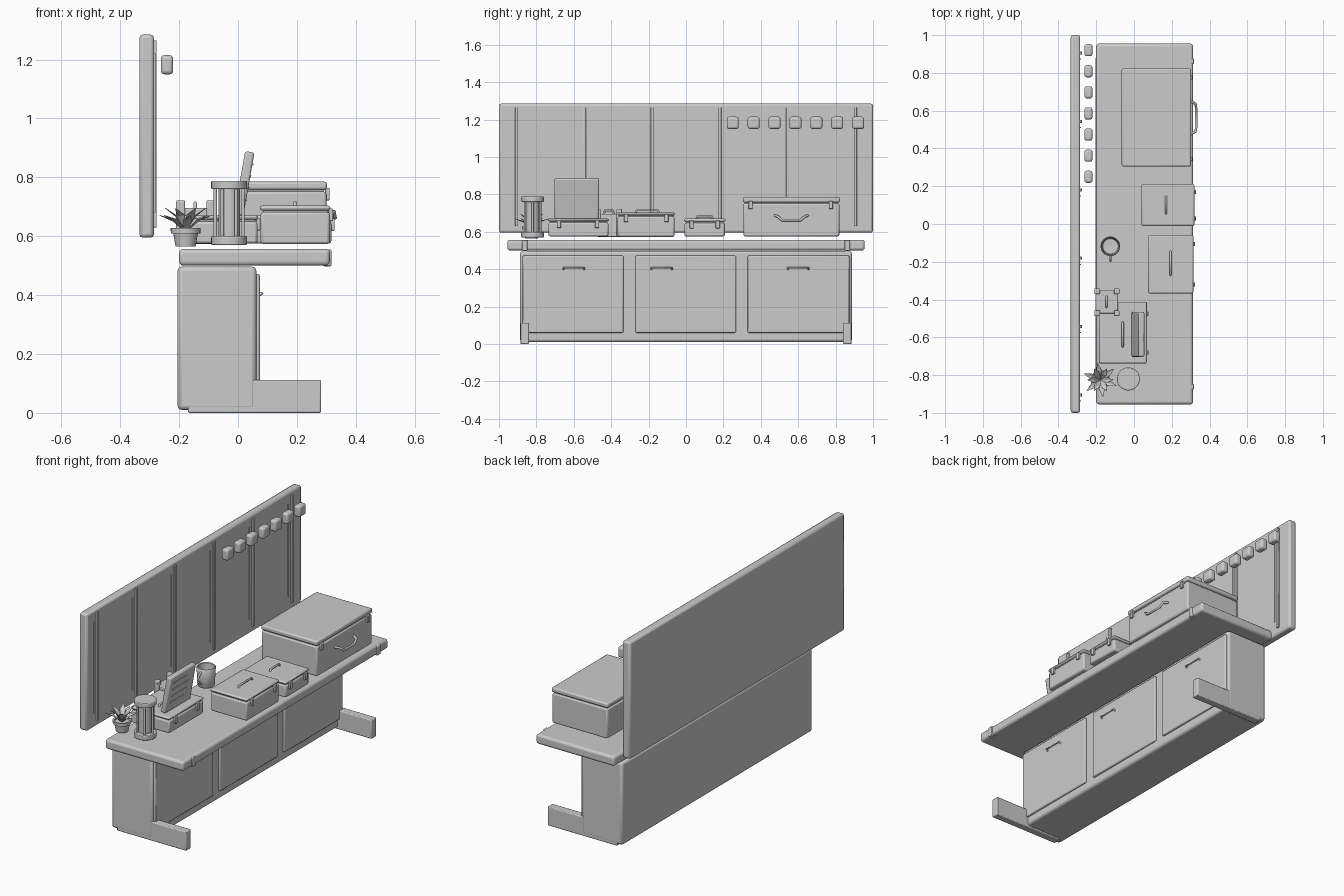
import bpy, math
from mathutils import Vector

if "Cube" in bpy.data.objects:
    bpy.data.objects.remove(bpy.data.objects["Cube"])


def finish(ob, name, bevel=0.0, seg=2):
    ob.name = name
    if bevel:
        m = ob.modifiers.new("bevel", 'BEVEL')
        m.width, m.segments, m.limit_method = bevel, seg, 'ANGLE'
    bpy.ops.object.select_all(action='DESELECT')
    bpy.context.view_layer.objects.active = ob
    ob.select_set(True)
    bpy.ops.object.shade_smooth_by_angle(angle=math.radians(40))
    return ob


def box(name, x, y, z, bevel=0.0, seg=2, tilt=0.0):
    """Box from (min, max) ranges, optionally tilted about y."""
    c = [(a + b) / 2 for a, b in (x, y, z)]
    bpy.ops.mesh.primitive_cube_add(size=1, location=c)
    ob = bpy.context.object
    for v in ob.data.vertices:
        v.co = Vector((v.co.x * (x[1] - x[0]), v.co.y * (y[1] - y[0]), v.co.z * (z[1] - z[0])))
    ob.rotation_euler.y = tilt
    return finish(ob, name, bevel, seg)


def cyl(name, x, y, z0, z1, r, bevel=0.0, n=32):
    bpy.ops.mesh.primitive_cylinder_add(vertices=n, radius=r, depth=z1 - z0, location=(x, y, (z0 + z1) / 2))
    return finish(bpy.context.object, name, bevel)


def lathe(name, x, y, profile, n=32):
    """Revolve a closed (radius, z) profile."""
    k = len(profile)
    verts = [(r * math.cos(2 * math.pi * i / n), r * math.sin(2 * math.pi * i / n), z)
             for i in range(n) for r, z in profile]
    faces = [(i * k + j, (i + 1) % n * k + j, (i + 1) % n * k + j + 1, i * k + j + 1)
             for i in range(n) for j in range(k - 1)]
    me = bpy.data.meshes.new(name)
    me.from_pydata(verts, [], faces)
    ob = bpy.data.objects.new(name, me)
    ob.location = (x, y, 0)
    bpy.context.collection.objects.link(ob)
    return finish(ob, name)


def tube(name, pts, r):
    cu = bpy.data.curves.new(name, 'CURVE')
    cu.dimensions, cu.bevel_depth, cu.bevel_resolution, cu.use_fill_caps = '3D', r, 2, True
    sp = cu.splines.new('POLY')
    sp.points.add(len(pts) - 1)
    for p, co in zip(sp.points, pts):
        p.co = (*co, 1)
    ob = bpy.data.objects.new(name, cu)
    bpy.context.collection.objects.link(ob)
    return ob


# back board with ribs and seams
box("back_board", (-0.335, -0.285), (-1, 1), (0.595, 1.285), 0.012)
for i in range(6):
    y = -0.905 + i * 0.362
    box(f"board_rib_{i}", (-0.287, -0.276), (y - 0.008, y + 0.008), (0.63, 1.265), 0.002)
    s = -1 if i < 4 else 1
    box(f"board_seam_{i}", (-0.287, -0.281), (y - 0.035, y - 0.03), (0.68, 1.22))

# row of hanging blocks
for i in range(7):
    y = 0.25 + i * 0.1117
    box(f"hanging_block_{i}", (-0.262, -0.22), (y - 0.032, y + 0.032), (1.15, 1.215), 0.012, 3)

# counter top and its edge guards
box("counter_top", (-0.2, 0.312), (-0.955, 0.955), (0.5, 0.557), 0.014, 3)
for s in (-1, 1):
    box("counter_guard", (0.29, 0.317), (s * 0.862 - 0.015, s * 0.862 + 0.015), (0.498, 0.555), 0.004)

# cabinet, doors, pulls and feet
box("cabinet", (-0.205, 0.062), (-0.887, 0.887), (0.01, 0.497), 0.014)
for y0, y1, h in ((-0.873, -0.335, -0.6), (-0.27, 0.267, -0.13), (0.33, 0.873, 0.6)):
    box("door", (0.055, 0.074), (y0, y1), (0.06, 0.472), 0.006)
    tube("door_pull", [(0.072, h - 0.055, 0.4), (0.082, h - 0.055, 0.407),
                       (0.082, h + 0.055, 0.407), (0.072, h + 0.055, 0.4)], 0.005)
for s in (-1, 1):
    box("foot", (-0.17, 0.282), (s * 0.863 - 0.023, s * 0.863 + 0.023), (0, 0.112), 0.005)


def case(name, x, y, z0, zs, z1, latches, top_handle=None):
    """Carrying case: body, lid, front latches and a top handle."""
    box(name + "_body", x, y, (z0, zs), 0.009)
    box(name + "_core", (x[0] + .008, x[1] - .008), (y[0] + .008, y[1] - .008), (zs - .02, z1 - .01))
    box(name + "_lid", (x[0] - .003, x[1] + .002), (y[0] - .003, y[1] + .003), (zs + .005, z1), 0.008)
    for ly in latches:
        box(name + "_latch", (x[1] - .004, x[1] + .011), (ly - .011, ly + .011), (zs - .03, zs + .012), 0.003)
    if top_handle:
        hx, a, b = top_handle
        tube(name + "_handle", [(hx, a, z1 - .004), (hx, a + .006, z1 + .011),
                                (hx, b - .006, z1 + .011), (hx, b, z1 - .004)], 0.006)


case("large_case", (-0.062, 0.3), (0.307, 0.82), 0.575, 0.752, 0.785, (0.345, 0.775))
tube("large_case_handle", [(0.298, 0.475, 0.687), (0.326, 0.49, 0.682), (0.329, 0.513, 0.662),
                           (0.329, 0.613, 0.662), (0.326, 0.636, 0.682), (0.298, 0.651, 0.687)], 0.007)
case("medium_case", (0.077, 0.312), (-0.365, -0.062), 0.573, 0.682, 0.704, (-0.32, -0.105), (0.193, -0.27, -0.145))
case("small_case", (0.043, 0.317), (-0.008, 0.208), 0.575, 0.648, 0.67, (0.03, 0.17), (0.17, 0.055, 0.145))
case("flat_case", (-0.183, 0.066), (-0.735, -0.415), 0.575, 0.65, 0.67, (-0.68, -0.475), (-0.06, -0.65, -0.52))

# tilted board standing on the flat case
t = math.radians(10)
box("display_board", (0.005, 0.037), (-0.703, -0.465), (0.668, 0.888), 0.008, 2, t)
for i in range(4):
    z = 0.72 + i * 0.04
    x = 0.038 + (z - 0.778) * math.tan(t)
    box(f"display_line_{i}", (x - 0.004, x + 0.003), (-0.67, -0.55 + 0.015 * (i % 3)), (z, z + 0.007), 0, 1, t)

# small box with corner posts
box("post_box", (-0.203, -0.085), (-0.475, -0.35), (0.573, 0.695), 0.005)
for x in (-0.195, -0.092):
    for y in (-0.472, -0.356):
        box("post_box_corner", (x - .015, x + .015), (y - .015, y + .015), (0.575, 0.722), 0.005)
tube("post_box_handle", [(-0.145, -0.44, 0.69), (-0.145, -0.434, 0.713),
                         (-0.145, -0.39, 0.713), (-0.145, -0.384, 0.69)], 0.006)

# mug
lathe("mug", -0.125, -0.118, [(0, .575), (.042, .575), (.046, .58), (.052, .685), (.049, .689),
                              (.045, .685), (.04, .59), (0, .588)])
tube("mug_handle", [(-0.125, -0.16 - 0.035 * math.sin(a), 0.635 + 0.032 * math.cos(a))
                    for a in (math.pi * i / 10 for i in range(11))], 0.006)

# lantern
lx, ly = -0.03, -0.82
cyl("lantern_base", lx, ly, 0.57, 0.6, 0.061, 0.004)
cyl("lantern_glass", lx, ly, 0.595, 0.765, 0.036)
cyl("lantern_cap", lx, ly, 0.76, 0.788, 0.061, 0.004)
for i in range(6):
    a = math.pi * i / 3
    cyl(f"lantern_post_{i}", lx + .047 * math.cos(a), ly + .047 * math.sin(a), 0.595, 0.765, 0.006, 0, 10)

# plant: tapered pot with rim, soil and folded pointed leaves
px, py = -0.178, -0.825
lathe("plant_pot", px, py, [(0, .565), (.034, .565), (.042, .61), (.05, .61), (.051, .628),
                            (.042, .628), (.04, .618), (0, .618)], 24)
for i in range(12):
    a = 2 * math.pi * (i + 0.3 * (i % 2)) / 12
    L, h = (0.095, 0.055) if i % 2 else (0.07, 0.08)
    out, side = Vector((math.cos(a), math.sin(a), 0)), Vector((-math.sin(a), math.cos(a), 0))
    up = Vector((0, 0, 1))
    base = Vector((px, py, 0.615))
    mid = base + out * L * 0.5 + up * h * 0.65
    tip = base + out * L + up * h
    vs = [base - side * .006, base + side * .006, mid - side * .016 + up * .005, mid,
          mid + side * .016 + up * .005, tip, base]
    me = bpy.data.meshes.new("leaf")
    me.from_pydata(vs, [], [(0, 6, 3, 2), (6, 1, 4, 3), (2, 3, 5), (3, 4, 5)])
    leaf = bpy.data.objects.new(f"leaf_{i}", me)
    bpy.context.collection.objects.link(leaf)
    leaf.modifiers.new("thick", 'SOLIDIFY').thickness = 0.002
